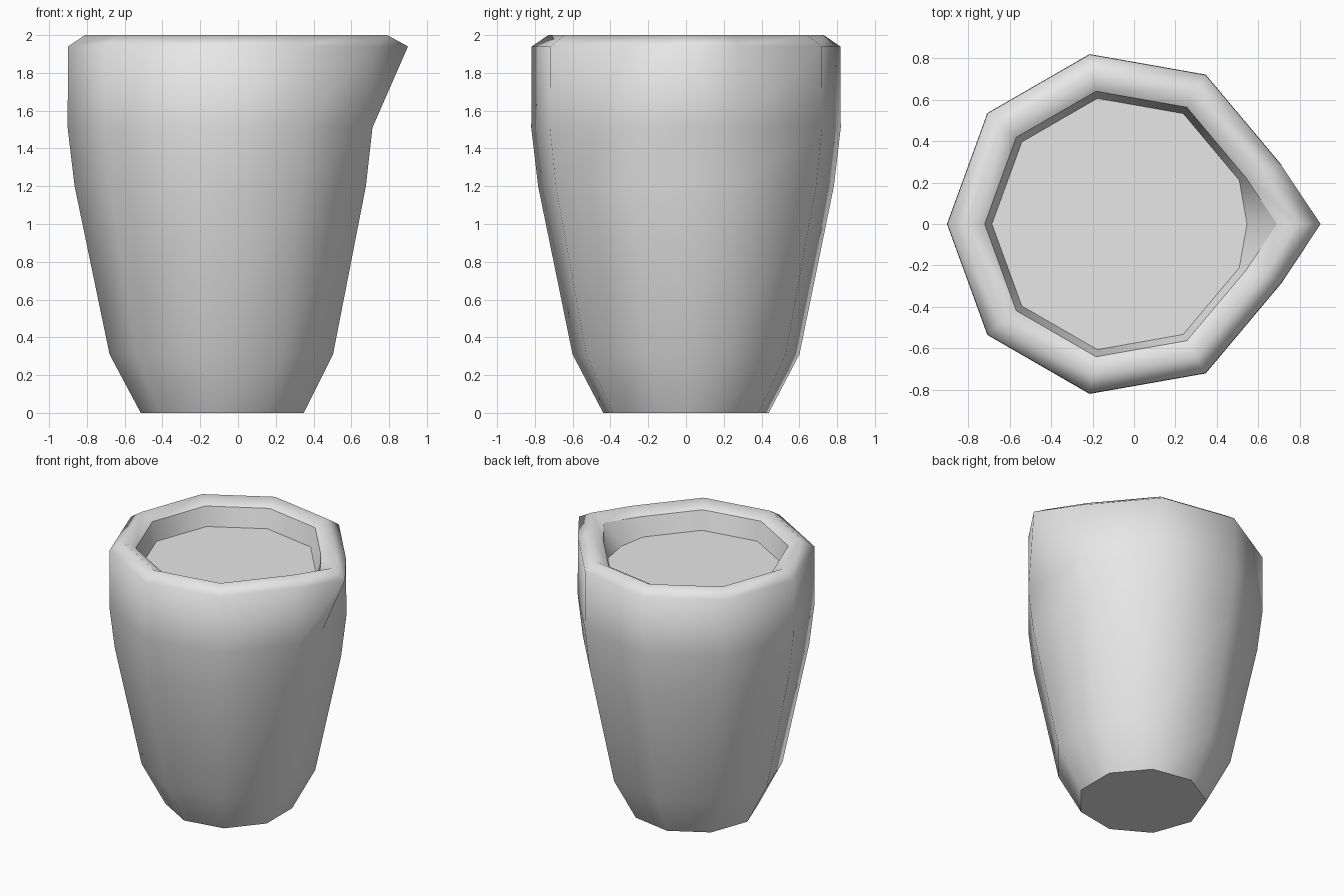
import bpy, bmesh
from math import cos, sin, radians

cube = bpy.data.objects.get("Cube")
if cube:
    bpy.data.objects.remove(cube)

SIDES = 9
CENTRE_X = -0.07

# Rings from the base, over the rim, down to the inner surface:
# (radius, height, x of the spout column or None where the wall is plain)
OUTER = [(0.445, 0, None), (0.61, 0.31, None), (0.795, 1.2, None),
         (0.832, 1.51, None), (0.83, 1.94, 0.9)]
RIM = [(0.74, 2.0, 0.79), (0.65, 1.95, 0.69)]
INNER = [(0.615, 1.81, 0.545)]


def ring(bm, radius, z, spout_x):
    """Nine-sided ring with one extra point in the middle of the spout side."""
    step = 360 / SIDES
    angles = [radians(step * (i + 0.5)) for i in range(SIDES)]
    if spout_x is None:
        spout_x = CENTRE_X + radius * cos(angles[0])
    points = [(spout_x, 0, z)]
    points += [(CENTRE_X + radius * cos(a), radius * sin(a), z) for a in angles]
    return [bm.verts.new(p) for p in points]


def mark_sharp(loop):
    for a, b in zip(loop, loop[1:] + loop[:1]):
        a.link_edges  # edges around the ring
        edge = next(e for e in a.link_edges if e.other_vert(a) == b)
        edge.smooth = False


# Cup material
clay = bpy.data.materials.new("plain grey")
clay.use_nodes = True
grey = (0.8, 0.8, 0.8, 1)
clay.diffuse_color = grey
clay.node_tree.nodes["Principled BSDF"].inputs["Base Color"].default_value = grey

# Cup wall, rim and spout
bm = bmesh.new()
loops = [ring(bm, *r) for r in OUTER + RIM + INNER]
count = SIDES + 1
for low, high in zip(loops, loops[1:]):
    for i in range(count):
        j = (i + 1) % count
        bm.faces.new((low[i], low[j], high[j], high[i]))

# Flat base and flat inner surface
bm.faces.new(loops[0][::-1])
bm.faces.new(loops[-1])
for face in bm.faces:
    face.smooth = True

# Creases at the base, the inner lip and the inner surface
for index in (0, -2, -1):
    mark_sharp(loops[index])

mesh = bpy.data.meshes.new("spouted_cup")
bm.to_mesh(mesh)
bm.free()
mesh.materials.append(clay)
cup = bpy.data.objects.new("spouted_cup", mesh)
bpy.context.collection.objects.link(cup)
